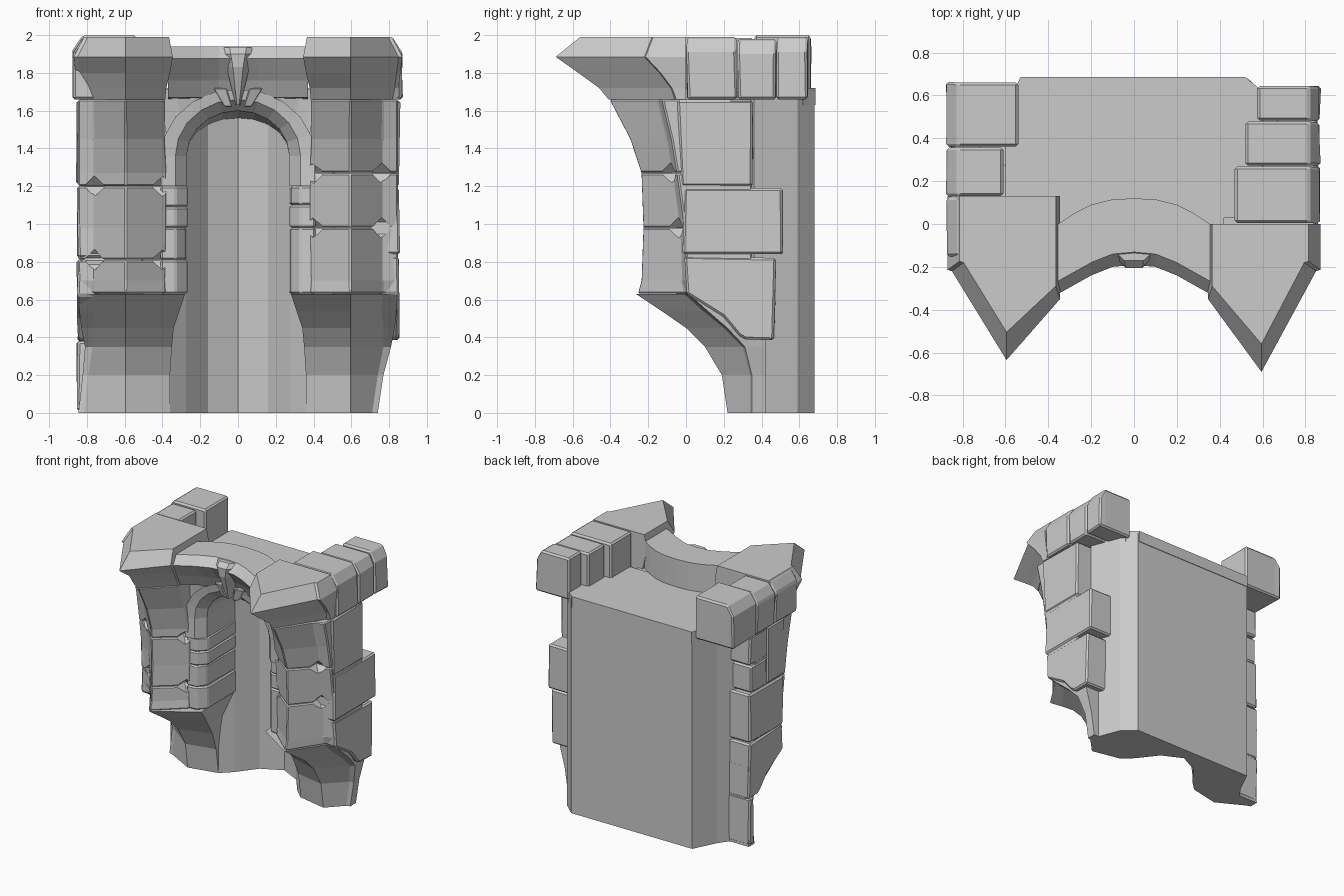
import bpy, bmesh, math, random

if "Cube" in bpy.data.objects:
    bpy.data.objects.remove(bpy.data.objects["Cube"])

random.seed(4)


def loft(name, rings, bevel=0.0):
    """Closed solid skinned through rings with equal point counts."""
    bm = bmesh.new()
    vs = [[bm.verts.new(p) for p in r] for r in rings]
    n = len(rings[0])
    for a, b in zip(vs, vs[1:]):
        for i in range(n):
            bm.faces.new((a[i], a[(i + 1) % n], b[(i + 1) % n], b[i]))
    bm.faces.new(vs[0])
    bm.faces.new(vs[-1])
    bmesh.ops.recalc_face_normals(bm, faces=bm.faces[:])
    me = bpy.data.meshes.new(name)
    bm.to_mesh(me)
    bm.free()
    ob = bpy.data.objects.new(name, me)
    bpy.context.collection.objects.link(ob)
    if bevel:
        m = ob.modifiers.new("worn_edges", 'BEVEL')
        m.width, m.segments, m.limit_method = bevel, 1, 'ANGLE'
        m.angle_limit = math.radians(35)
    return ob


def side_block(name, x0, x1, outline, slope=0.0):
    """Stone with a (y, z) outline, slightly uneven; slope drops its outer top edge."""
    j = lambda: random.uniform(-.006, .006)
    rings = [[(x0, y, z) for y, z in outline]]
    if slope:
        xs = x1 - math.copysign(.05, x1)
        rings.append([(xs, y, z) for y, z in outline])
    rings.append([(x1 + j(), y + j(), z - (slope if z > 1.9 else 0)) for y, z in outline])
    return loft(name, rings, .012)


def rect(y0, y1, z0, z1):
    return [(y0, z0), (y1, z0), (y1, z1), (y0, z1)]


def table(rows, z):
    """Linear lookup in rows sorted by their first value."""
    for a, b in zip(rows, rows[1:]):
        if z <= b[0]:
            t = (z - a[0]) / (b[0] - a[0])
            return [p + (q - p) * t for p, q in zip(a[1:], b[1:])]
    return rows[-1][1:]


def buttress_ring(s, z, xo, cham, yc, yr, xi, yi, yb):
    pts = [(xo, yb), (xo, yc + .3 * cham), (xo - cham, yc), (.595, yr), (xi, yi), (xi, yb)]
    return [(s * x, y, z) for x, y in pts]


# Core wall with the faceted niche
niche = [(-.36, .27), (-.275, .35), (-.16, .50), (0, .58), (.16, .50), (.275, .35), (.36, .27)]
plan = niche + [(.60, .27), (.72, .36), (.63, .59), (.53, .68), (-.53, .68), (-.62, .50), (-.72, .36), (-.60, .27)]
loft("core_wall", [[(x, y, z) for x, y in plan] for z in (0, 1.70)])
ledge = [(-.60, .03), (.60, .03), (.60, .62), (.52, .685), (-.53, .685), (-.60, .54)]
loft("rear_ledge", [[(x, y, z) for x, y in ledge] for z in (1.63, 1.72)])

# Buttresses: flared foot, stacked shaft stones and projecting cap
shaft = [(.63, .0, -.26, .385, -.07), (.70, -.02, -.24, .385, -.06), (.98, -.03, -.23, .38, -.06),
         (1.27, -.07, -.24, .38, -.08), (1.45, -.10, -.30, .39, -.12), (1.66, -.15, -.41, .385, -.20)]
for s, side in ((1, "right"), (-1, "left")):
    bot = .74 if s > 0 else .845
    foot = [(0, bot, .03, .34, .22, .36, .27), (.2, (bot + .84) / 2 - .02, .03, .34, .19, .36, .24),
            (.35, .81, .04, .30, .10, .35, .18), (.45, .83, .06, .20, .0, .34, .11),
            (.54, .84, .08, .09, -.13, .31, .03), (.63, .845, .08, -.01, -.265, .28, -.06)]
    loft(side + "_buttress_foot", [buttress_ring(s, *r, .42) for r in foot])
    seams = (.63, .98, 1.27, 1.66) if s > 0 else (.63, .81, 1.20, 1.66)
    stones = []
    for a, b in zip(seams, seams[1:]):
        zs = sorted({a + .002, b - .002} | {r[0] for r in shaft if a + .03 < r[0] < b - .03})
        stones.append(loft(side + "_buttress_stone", [buttress_ring(s, z, .846, .08, *table(shaft, z), .35)
                                                      for z in zs], .008))
    # Chipped notches on the stone corners at the seams
    for z in seams[1:3]:
        yc, yr, xi, yi = table(shaft, z)
        for x, y in ((.76, yc - .01), (xi + .02, yi - .01)):
            r = .055
            sq = lambda k, dz: [(s * x + k * u, y + k * v, z + dz)
                                for u, v in ((-r, -r), (r, -r), (r, r), (-r, r))]
            cut = loft("notch_cutter", [sq(.03, -r), sq(1, 0), sq(.03, r)])
            cut.hide_render = True
            cut.hide_set(True)
            for ob in stones:
                m = ob.modifiers.new("notch", 'BOOLEAN')
                m.operation, m.object, m.solver = 'DIFFERENCE', cut, 'EXACT'
    tip = -.69 if s > 0 else -.635
    yb = .0 if s > 0 else .13
    cap = [(1.66, .848, .03, -.06, -.41, .385, -.20), (1.72, .85, .02, -.08, -.46, .38, -.23),
           (1.80, .86, .02, -.14, tip + .12, .36, -.29), (1.885, .87, .02, -.22, tip, .345, -.35),
           (1.99, .815, .02, -.18, tip + .13, .365, -.29)]
    loft(side + "_buttress_cap", [buttress_ring(s, *r, yb) for r in cap])

# Side stones, with a sloped underside on the lowest full course
sloped = [(0, .63), (.20, .51), (.28, .41), (.31, .39), (.47, .385), (.475, .82), (-.005, .83)]
side_block("right_side_stone", .5, .855, [(-.02, 1.2), (.355, 1.2), (.355, 1.655), (-.05, 1.655)])
side_block("right_side_stone", .5, .855, rect(-.015, .515, .84, 1.19))
side_block("right_side_stone", .5, .85, sloped)
for z0, z1, yf, yk in ((1.43, 1.655, .21, .41), (1.21, 1.42, .21, .40), (1.21, 1.655, -.02, .20),
                       (.82, 1.20, -.01, .42), (.01, .38, .36, .425)):
    side_block("left_side_stone", -.5, -.852, rect(yf, yk, z0, z1))
side_block("left_side_stone", -.5, -.85, [(min(y, .42), z - .01) for y, z in sloped])

# Parapet stones along both tops
for xi, y0, y1, z1 in ((.47, .005, .268, 1.99), (.52, .273, .478, 1.98), (.575, .483, .645, 1.99)):
    side_block("right_parapet_stone", xi, .868, rect(y0, y1, 1.66, z1), .08)
for xi, y0, y1, z1 in ((.54, .362, .66, 2.0), (.61, .13, .357, 1.985)):
    side_block("left_parapet_stone", -xi, -.872, rect(y0, y1, 1.66, z1), .08)
side_block("left_parapet_stone", -.55, -.87, rect(-.15, .125, 1.66, 1.985), .08)

# Jamb stones either side of the opening
for s, cuts in ((-1, (.63, .81, .98, 1.09, 1.20)), (1, (.63, .98, 1.10, 1.20))):
    for a, b in zip(cuts, cuts[1:]):
        k = random.uniform(-.008, .008)
        sec = [(.41, -.06), (.33, -.055), (.272 + k, .01), (.272, .38), (.41, .38)]
        loft("jamb_stone", [[(s * x, y, z) for x, y in sec] for z in (a, b)], .01)


# Arch surround, and the wall filling above it
def arch_point(t, grow, wide=0.0):
    return (.272 + grow + wide) * math.cos(t), 1.36 + (.24 + grow) * math.sin(t)


def arch_ring(t, drop=0.0):
    (xi, zi), (xm, zm), (xo, zo) = arch_point(t, 0), arch_point(t, .06), arch_point(t, .115, .02)
    c = math.sin(t)
    f = -.08 - .02 * c
    return [(xo, f, zo - drop), (xm, f + .01, zm - drop), (xi, f + .08, zi - drop),
            (xi, .60, zi - drop - .04 * c), (xo, .60, zo - drop - .06 * c)]


ts = [math.pi * k / 10 for k in range(11)]
loft("arch_surround", [arch_ring(0, .16)] + [arch_ring(t) for t in ts] + [arch_ring(math.pi, .16)])
rings = []
for t in ts:
    x, z = arch_point(t, .09)
    xt = .42 * math.cos(t)
    rings.append([(x, -.03, z), (x, .3, z), (xt, .3, 1.715), (xt, -.06, 1.715)])
loft("wall_above_arch", rings)

# Curved lintel spanning the buttress caps
curve = [(-.01, -.19, .12), (.1, -.20, .115), (.2, -.24, .09), (.28, -.285, .05), (.37, -.335, -.01)]
rings = []
for x in (-.37, -.28, -.2, -.1, 0, .1, .2, .28, .37):
    lip, back = table(curve, abs(x))
    rings.append([(x, back, 1.66), (x, back, 1.94), (x, lip + .06, 1.94),
                  (x, lip, 1.875), (x, lip + .09, 1.76), (x, lip + .14, 1.67)])
loft("lintel", rings)

# Keystone wedge with a flared head and a small stone on each side
rings = []
for z, w, y in ((1.63, .012, -.13), (1.72, .035, -.16), (1.83, .06, -.20), (1.90, .085, -.205), (1.935, .10, -.17)):
    rings.append([(-w, .02, z), (-w, y + .05, z), (-w * .45, y, z), (w * .45, y, z), (w, y + .05, z), (w, .02, z)])
loft("keystone", rings)
for s in (-1, 1):
    loft("keystone_flank", [[(s * x0, y, z), (s * x1, y + .02, z), (s * x1, .05, z), (s * x0, .05, z)]
                            for z, x0, x1, y in ((1.62, .03, .07, -.12), (1.72, .06, .13, -.13))], .006)
